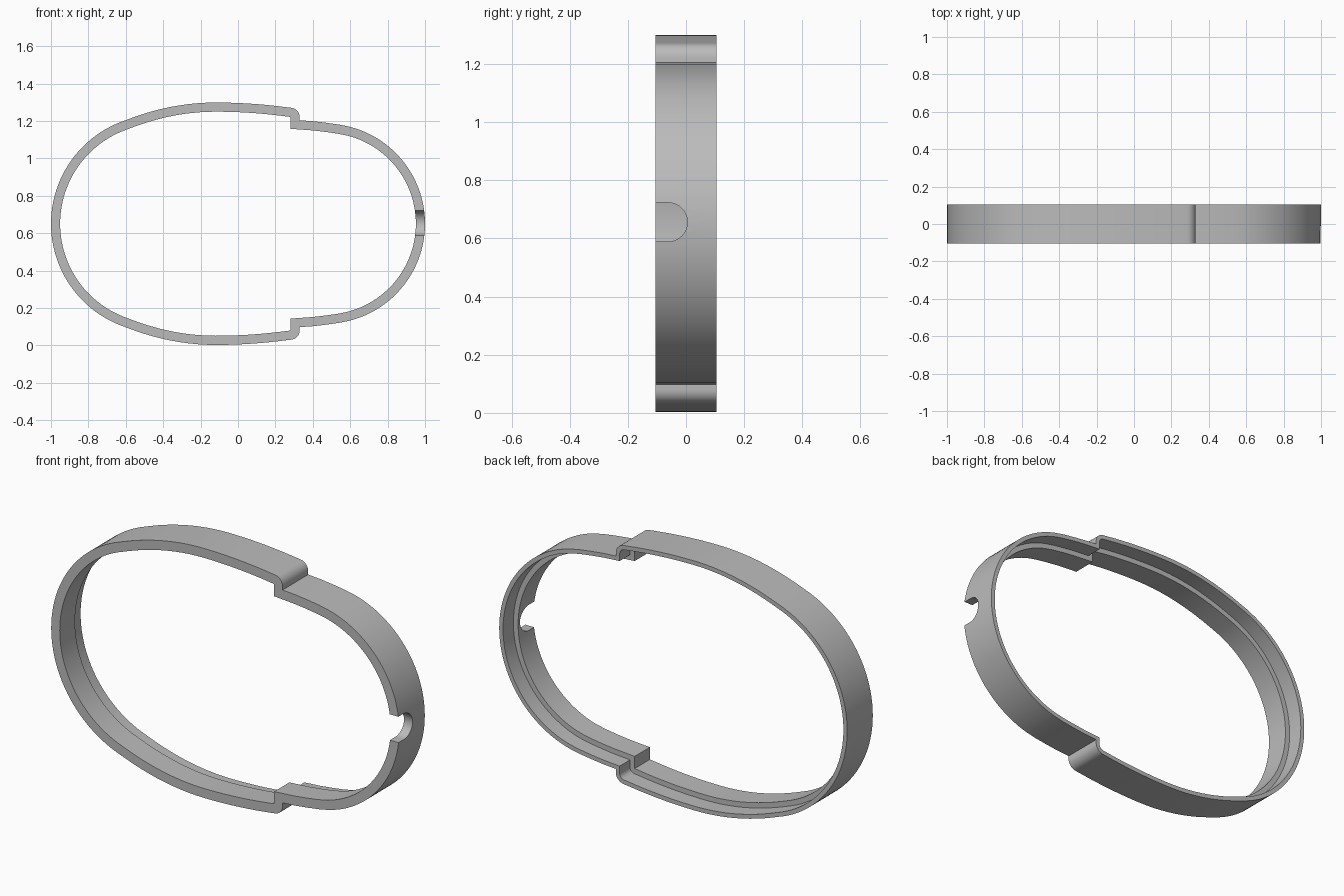
import bpy, bmesh, math
from mathutils import Vector

cube = bpy.data.objects.get("Cube")
if cube:
    bpy.data.objects.remove(cube, do_unlink=True)

MID = 0.651        # height of the horizontal mirror line
HALF_DEPTH = 0.105

grey = bpy.data.materials.new("plain grey")
grey.use_nodes = True
colour = (0.5, 0.5, 0.5, 1)
grey.diffuse_color = colour
grey.node_tree.nodes["Principled BSDF"].inputs["Base Color"].default_value = colour


def arc(cx, cz, r, a0, a1, n):
    angles = [math.radians(a0 + (a1 - a0) * i / n) for i in range(n + 1)]
    return [Vector((cx + r * math.cos(a), cz + r * math.sin(a))) for a in angles]


def crown(x0, x1, drop, n):
    xs = [x0 + (x1 - x0) * i / n for i in range(n + 1)]
    return [Vector((x, 0.648 - drop * (x + 0.12) ** 2)) for x in xs]


def offset(loop, d):
    """Move a clockwise outline inwards by d with mitred corners."""
    result = []
    for i, p in enumerate(loop):
        a = (p - loop[i - 1]).normalized()
        b = (loop[(i + 1) % len(loop)] - p).normalized()
        na, nb = Vector((a.y, -a.x)), Vector((b.y, -b.x))
        result.append(p + (na + nb) * d / (1 + na.dot(nb)))
    return result


def make_object(name, bm):
    bmesh.ops.recalc_face_normals(bm, faces=bm.faces)
    mesh = bpy.data.meshes.new(name)
    bm.to_mesh(mesh)
    bm.free()
    mesh.materials.append(grey)
    ob = bpy.data.objects.new(name, mesh)
    bpy.context.collection.objects.link(ob)
    return ob


# Upper half outline: large end, crown, shoulder step, small end
half = arc(-0.417, 0, 0.583, 180, 109, 24)
half += crown(-0.58, -0.12, 0.409, 10)
half += crown(-0.08, 0.26, 0.175, 8)
half += arc(0.28, 0.57, 0.05, 82, 0, 8)
half += [Vector(p) for p in ((0.33, 0.553), (0.40, 0.548), (0.47, 0.540), (0.54, 0.530))]
half += arc(0.465, 0, 0.535, 76, 0, 26)
outline = half + [Vector((p.x, -p.y)) for p in reversed(half[1:-1])]

# Band: thick front lip with a thin rear rim and an inner ledge
section = ((0, -HALF_DEPTH), (0, HALF_DEPTH), (0.022, HALF_DEPTH),
           (0.022, 0.02), (0.049, 0.02), (0.049, -HALF_DEPTH))
bm = bmesh.new()
rings = [[bm.verts.new((p.x, y, p.y + MID)) for p in offset(outline, d)] for d, y in section]
for k, ring in enumerate(rings):
    following = rings[(k + 1) % len(rings)]
    for i in range(len(ring)):
        j = (i + 1) % len(ring)
        bm.faces.new((ring[i], ring[j], following[j], following[i]))
band = make_object("band", bm)

# Round-ended notch through the small end
bm = bmesh.new()
r = 0.067
shape = [Vector((-0.3, -r))] + arc(r - 0.129, 0, r, -90, 90, 20) + [Vector((-0.3, r))]
face = bm.faces.new([bm.verts.new((0.8, p.x, p.y + 0.656)) for p in shape])
side = bmesh.ops.extrude_face_region(bm, geom=[face])["geom"]
bmesh.ops.translate(bm, vec=(0.4, 0, 0), verts=[g for g in side if isinstance(g, bmesh.types.BMVert)])
cutter = make_object("notch_cutter", bm)
cutter.hide_render = True
cutter.hide_set(True)

cut = band.modifiers.new("notch", "BOOLEAN")
cut.object = cutter
cut.operation = "DIFFERENCE"
cut.solver = "EXACT"

# Bake the cut, then smooth the curved walls
bpy.ops.object.select_all(action="DESELECT")
band.select_set(True)
bpy.context.view_layer.objects.active = band
bpy.ops.object.modifier_apply(modifier=cut.name)
bpy.ops.object.shade_smooth_by_angle(angle=math.radians(30))
bpy.data.objects.remove(cutter, do_unlink=True)
